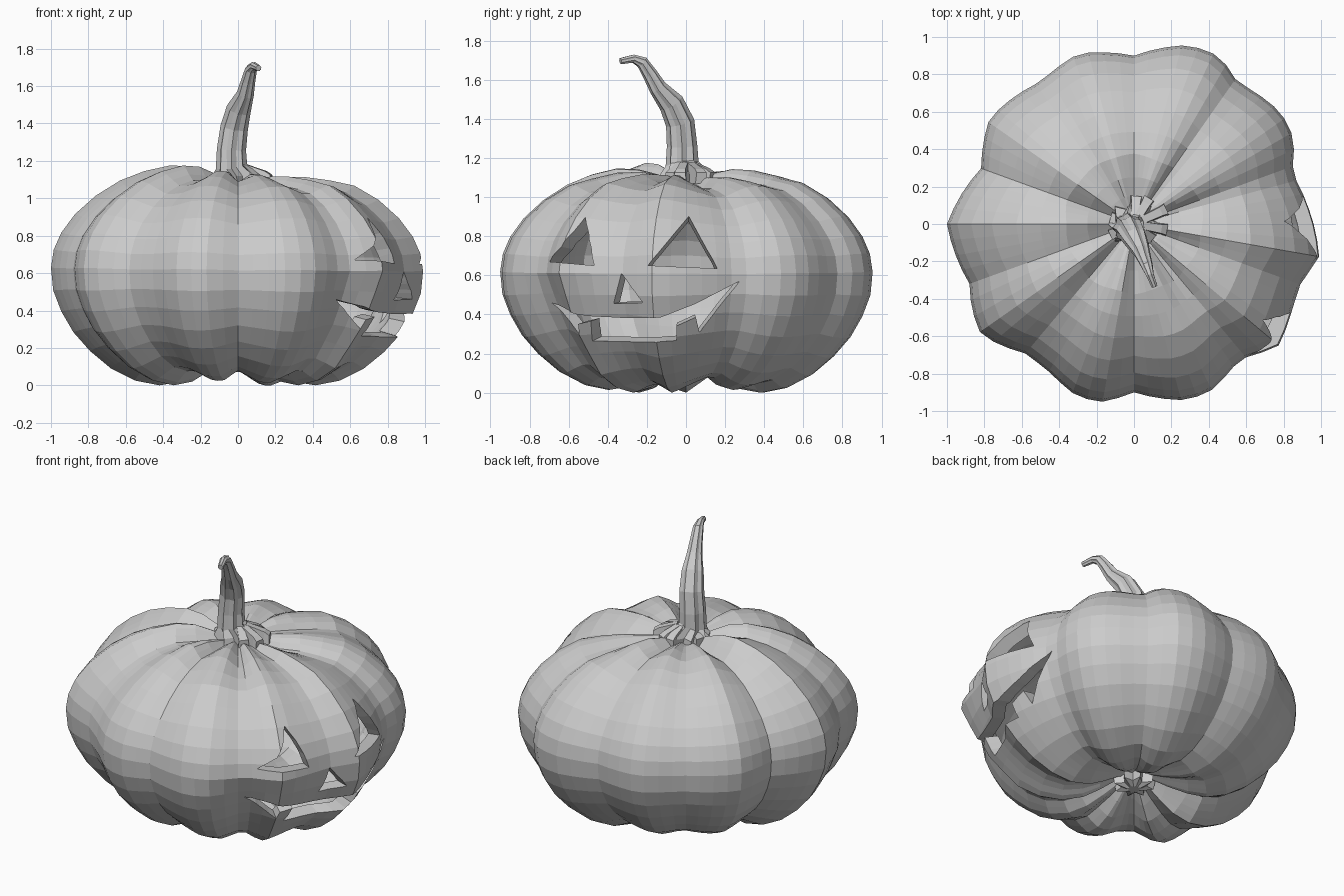
import bpy, bmesh, math
from mathutils import Vector

if "Cube" in bpy.data.objects:
    bpy.data.objects.remove(bpy.data.objects["Cube"])

# Rib cross-section of the squash (radius, height), from top pole to bottom pole
PROFILE = [(0, 1.09), (.08, 1.1), (.15, 1.13), (.25, 1.165), (.36, 1.17), (.5, 1.137),
           (.63, 1.085), (.76, 1.003), (.87, .905), (.945, .805), (.985, .715), (1, .62),
           (.988, .5), (.945, .39), (.88, .28), (.79, .18), (.68, .09), (.55, .025),
           (.42, 0), (.3, .02), (.2, .07), (.1, .13), (0, .15)]
# Uneven lobes seen from above (angle, radius)
LOBES = [(-180, 1), (-160, .936), (-152, .98), (-144, 1.01), (-129, .896), (-119, .913),
         (-108, .972), (-100, .965), (-90, .9), (-73, .984), (-65, .98), (-52, .915),
         (-40, 1.01), (-27, .955), (-19, .945), (-10, 1.005), (6.6, .931), (18, .887),
         (28, .968), (37, .986), (54, .938), (63, 1.006), (73, 1.0), (90, .9),
         (108, .958), (123, .91), (136, .94), (144, .956), (160, .87), (180, 1)]
SEG = 72
CR, CZ = .45, .58          # centre that the rib section shrinks towards


def lookup(table, v):
    """Linear interpolation in a rising table."""
    for (a, p), (b, q) in zip(table, table[1:]):
        if a <= v <= b:
            return p + (q - p) * (v - a) / (b - a)
    return table[-1][1]


def lobe_dent(deg, z):
    """Relative push of the skin at an angle; the cheek below one eye is flatter."""
    cheek = max(0, 1 - abs(deg + 44) / 26) * max(0, min(1, (.62 - z) / .15, (z - .05) / .15))
    return (lookup(LOBES, deg) - .06 * cheek - 1) / (1 - CR)


def new_object(name, bm):
    mesh = bpy.data.meshes.new(name)
    bm.to_mesh(mesh)
    bm.free()
    ob = bpy.data.objects.new(name, mesh)
    bpy.context.collection.objects.link(ob)
    return ob


def skin(bm, rings, closed_ends=True):
    """Join equal-length vertex rings with quads and cap the ends."""
    n = len(rings[0])
    for a, b in zip(rings, rings[1:]):
        for i in range(n):
            j = (i + 1) % n
            bm.faces.new((a[i], b[i], b[j], a[j]))
    if closed_ends:
        bm.faces.new(rings[0])
        bm.faces.new(rings[-1][::-1])


def shell(bm, scale, inside):
    """One lobed skin, closed at both poles."""
    rings, poles = [], []
    before = set(bm.faces)
    for r, z in PROFILE:
        if r == 0:
            poles.append(bm.verts.new((0, 0, CZ + (z - CZ) * scale)))
            continue
        ring = []
        for i in range(SEG):
            deg = -180 + 360 * i / SEG
            a = math.radians(deg)
            dent = lobe_dent(deg, z) * min(1, r / .25)
            rr = CR + (r - CR) * scale * (1 + dent) if r > .25 else r
            # lobes on the carved side are a little lower on top
            top = z if z < 1.07 else z - (z - 1.07) * .5 * max(0, min(1, rr * math.cos(a) / .2))
            zz = CZ + (top - CZ) * scale * (1 + .75 * min(0, dent))
            x = rr * math.cos(a)
            ring.append(bm.verts.new((x, rr * math.sin(a), zz - .015 * x * zz)))
        rings.append(ring)
    skin(bm, rings, False)
    for i in range(SEG):
        j = (i + 1) % SEG
        bm.faces.new((poles[0], rings[0][i], rings[0][j]))
        bm.faces.new((poles[1], rings[-1][j], rings[-1][i]))
    if inside:
        bmesh.ops.reverse_faces(bm, faces=[f for f in bm.faces if f not in before])


# Hollow body
bm = bmesh.new()
shell(bm, 1, False)
shell(bm, .84, True)
body = new_object("squash_body", bm)


def surface_x(y, z):
    """Depth of the outer skin on the carved side."""
    side = [(h, r) for r, h in PROFILE[18:4:-1]]
    r, x = lookup(side, z), .7
    for _ in range(12):
        dent = lobe_dent(math.degrees(math.atan2(y, x)), z)
        rad = CR + (r - CR) * (1 + dent)
        x = .5 * x + .5 * math.sqrt(max(.05, rad * rad - y * y))
    return x


# Carved openings, outlined as seen from the right (y, z)
HOLES = [
    [(.015, .91), (-.195, .65), (.16, .635)],
    [(-.52, .90), (-.70, .67), (-.47, .65)],
    [(-.33, .61), (-.37, .455), (-.22, .46)],
    [(-.68, .46), (-.55, .30), (-.555, .35), (-.49, .365), (-.485, .26), (-.27, .255),
     (-.05, .265), (-.05, .34), (.05, .385), (.07, .305), (.27, .57), (.05, .455),
     (-.13, .385), (-.3, .38), (-.49, .39), (-.56, .40)],
]


def cut_hole(outline):
    """Subtract a prism that runs through the wall towards the middle."""
    pts = []
    for (y0, z0), (y1, z1) in zip(outline, outline[1:] + outline[:1]):
        for t in (0, 1 / 3, 2 / 3):
            y, z = y0 + (y1 - y0) * t, z0 + (z1 - z0) * t
            pts.append((surface_x(y, z), y, z))
    bm = bmesh.new()
    skin(bm, [[bm.verts.new((x * s, y * s, CZ + (z - CZ) * (1 + .8 * (s - 1))))
               for x, y, z in pts] for s in (1.3, .65)])
    bmesh.ops.triangulate(bm, faces=bm.faces[:])
    bmesh.ops.recalc_face_normals(bm, faces=bm.faces[:])
    cutter = new_object("hole_cutter", bm)
    cutter.hide_render = True
    mod = body.modifiers.new("carve", 'BOOLEAN')
    mod.operation, mod.solver, mod.object = 'DIFFERENCE', 'EXACT', cutter
    bpy.context.view_layer.objects.active = body
    bpy.ops.object.modifier_apply(modifier=mod.name)
    bpy.data.objects.remove(cutter)


for outline in HOLES:
    cut_hole(outline)

# Ribbed, bent stem: centre, outer radius, groove depth ratio
STEM = [((0, 0, 1.08), .14, .6), ((-.01, 0, 1.12), .13, .65), ((-.035, -.02, 1.17), .085, .8),
        ((-.035, -.02, 1.26), .078, .85), ((-.02, -.03, 1.38), .074, .85),
        ((.005, -.075, 1.48), .066, .85), ((.04, -.145, 1.56), .046, .85),
        ((.055, -.185, 1.63), .038, .85), ((.07, -.225, 1.69), .032, .85),
        ((.085, -.27, 1.708), .022, .85), ((.11, -.335, 1.695), .017, .85)]
bm = bmesh.new()
rings = []
for i, (c, r, groove) in enumerate(STEM):
    prev, nxt = Vector(STEM[max(0, i - 1)][0]), Vector(STEM[min(len(STEM) - 1, i + 1)][0])
    turn = Vector((0, 0, 1)).rotation_difference(nxt - prev) if i > 1 else None
    ring = []
    for k in range(16):
        a = 2 * math.pi * k / 16
        q = r * (groove if k % 2 else 1)
        v = Vector((q * math.cos(a), q * math.sin(a), 0))
        if turn:
            v.rotate(turn)
        ring.append(bm.verts.new(Vector(c) + v))
    rings.append(ring)
skin(bm, rings)
bmesh.ops.recalc_face_normals(bm, faces=bm.faces[:])
new_object("stem", bm)

# Blocky toes around the stem foot
bm = bmesh.new()
for deg, reach in ((-10, .17), (25, .18), (60, .15), (85, .14), (165, .12), (205, .13), (320, .12)):
    a = math.radians(deg)
    out, side = Vector((math.cos(a), math.sin(a), 0)), Vector((-math.sin(a), math.cos(a), 0))
    rings = []
    for d, w, top in ((.05, .025, 1.18), (reach - .02, .03, 1.145), (reach + .01, .035, 1.125)):
        rings.append([bm.verts.new(out * d + side * s * w + Vector((0, 0, z)))
                      for s, z in ((-1, 1.07), (1, 1.07), (.8, top), (-.8, top))])
    skin(bm, rings)
bmesh.ops.recalc_face_normals(bm, faces=bm.faces[:])
new_object("stem_toes", bm)

# Rough blossom scar underneath
bm = bmesh.new()
rings = [[bm.verts.new((r * (1 if k % 2 else .6) * math.cos(k * math.pi / 8),
                        r * (1 if k % 2 else .6) * math.sin(k * math.pi / 8), z))
          for k in range(16)] for r, z in ((.13, .15), (.12, .09), (.05, .07))]
skin(bm, rings)
bmesh.ops.recalc_face_normals(bm, faces=bm.faces[:])
new_object("blossom_scar", bm)
